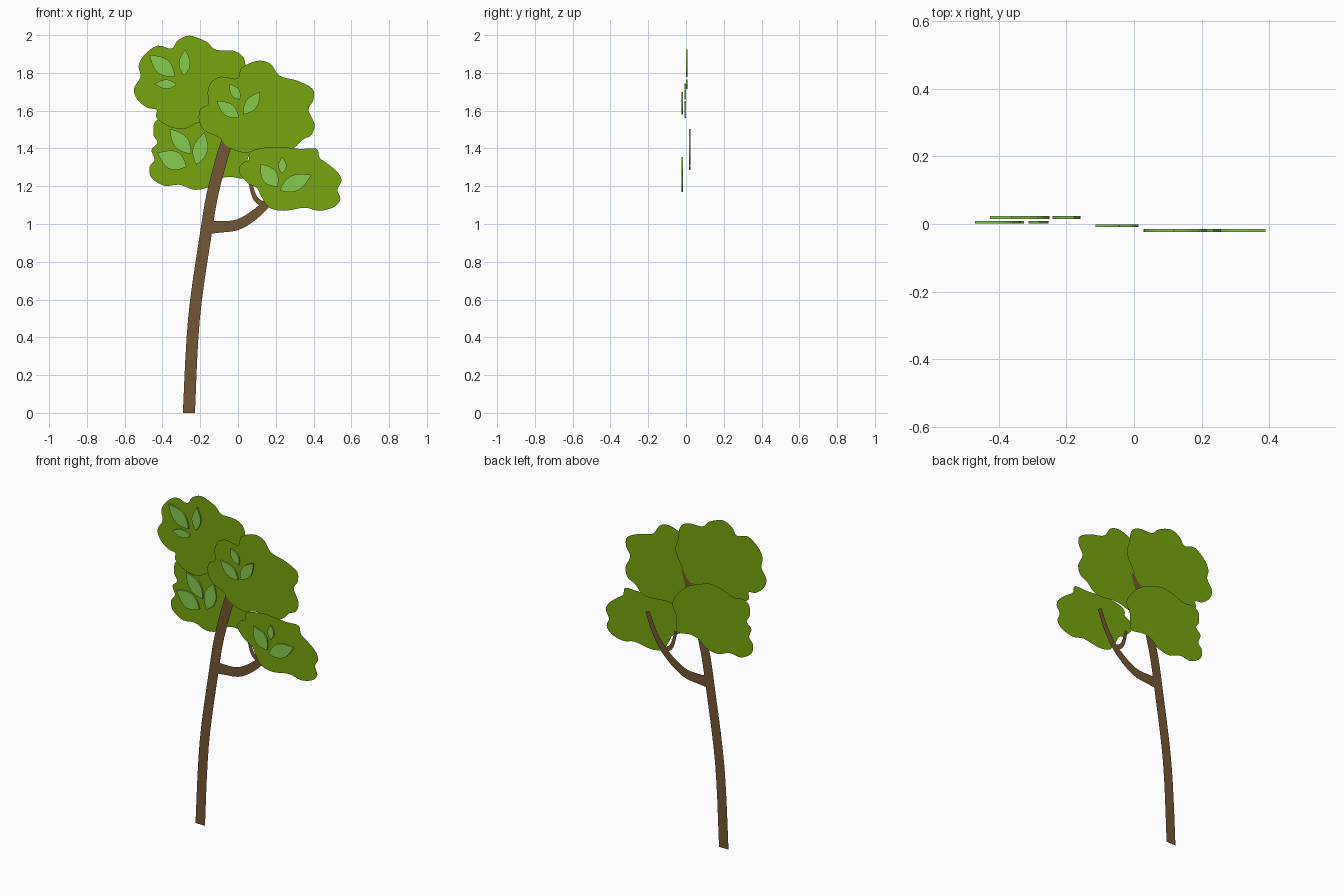
import bpy, bmesh, math
from mathutils import Vector


def material(name, rgb):
    m = bpy.data.materials.new(name)
    m.diffuse_color = (*rgb, 1)
    return m


BARK = material("bark brown", (0.174, 0.093, 0.034))
GREEN = material("foliage green", (0.180, 0.381, 0.0045))
LIGHT = material("light leaf green", (0.238, 0.597, 0.076))


def spline(pts, closed, steps=5):
    """Smooth Catmull-Rom curve through the points (any dimension)."""
    n, out = len(pts), []
    get = (lambda i: pts[i % n]) if closed else (lambda i: pts[min(max(i, 0), n - 1)])
    for i in range(n if closed else n - 1):
        a, b, c, d = (Vector(get(i + k)) for k in (-1, 0, 1, 2))
        for s in range(steps):
            t = s / steps
            out.append(0.5 * (2 * b + (c - a) * t + (2 * a - 5 * b + 4 * c - d) * t * t
                              + (3 * b - a - 3 * c + d) * t ** 3))
    if not closed:
        out.append(Vector(pts[-1]))
    return out


def plate(name, outline, y, mat, thick=0.0):
    """Flat card in the XZ plane facing -y, optionally thickened backwards."""
    bm = bmesh.new()
    f = bm.faces.new([bm.verts.new((p[0], y, p[1])) for p in outline])
    f.normal_update()
    if f.normal.y > 0:
        f.normal_flip()
    if thick:
        back = bmesh.ops.extrude_face_region(bm, geom=[f], use_keep_orig=True)
        for v in back["geom"]:
            if isinstance(v, bmesh.types.BMVert):
                v.co.y += thick
        bmesh.ops.recalc_face_normals(bm, faces=bm.faces[:])
    bmesh.ops.triangulate(bm, faces=bm.faces[:])
    me = bpy.data.meshes.new(name)
    bm.to_mesh(me)
    bm.free()
    me.materials.append(mat)
    ob = bpy.data.objects.new(name, me)
    bpy.context.collection.objects.link(ob)
    return ob


def limb(name, path, y):
    """Tapered flat ribbon; path rows are x, z, width."""
    rows = spline(path, False)
    left, right = [], []
    for i, r in enumerate(rows):
        d = rows[min(i + 1, len(rows) - 1)] - rows[max(i - 1, 0)]
        n = Vector((-d[1], d[0])).normalized() * r[2] / 2
        c = Vector((r[0], r[1]))
        left.append(c + n)
        right.append(c - n)
    left[0][1] = right[0][1] = max(0, rows[0][1])
    plate(name, left + right[::-1], y, BARK)


def leaf(name, base, tip, width, y):
    """Pointed leaf plate between two points."""
    b, t = Vector(base), Vector(tip)
    d = t - b
    n = Vector((-d[1], d[0])).normalized() * width / 2
    k = 10
    prof = [(i / k, math.sin(math.pi * (i / k) ** 0.9)) for i in range(k + 1)]
    pts = [b + d * u + n * w for u, w in prof]
    pts += [b + d * u - n * w for u, w in prof[-2:0:-1]]
    plate(name, pts, y, LIGHT, 0.008)


# Trunk, right branch and twig
limb("trunk", [(-.26, 0, .064), (-.233, .5, .062), (-.170, .95, .062), (-.13, 1.18, .062),
               (-.058, 1.44, .06), (.01, 1.62, .035)], 0.008)
limb("branch", [(-.16, .985, .075), (-.10, .985, .062), (.008, 1.0, .055), (.124, 1.08, .046),
                (.2, 1.18, .036), (.254, 1.305, .03)], 0.0085)
limb("twig", [(.145, 1.10, .03), (.10, 1.125, .026), (.078, 1.17, .022), (.063, 1.235, .018)], 0.008)

# Foliage cards, back to front
lower_left = [(-.442, 1.536), (-.447, 1.472), (-.426, 1.43), (-.458, 1.393), (-.442, 1.34),
              (-.468, 1.303), (-.458, 1.245), (-.389, 1.202), (-.31, 1.208), (-.23, 1.181),
              (-.151, 1.197), (-.108, 1.234), (-.045, 1.25), (.034, 1.24), (.05, 1.276),
              (.05, 1.34), (.075, 1.41), (.035, 1.48), (-.03, 1.54), (-.10, 1.57),
              (-.18, 1.595), (-.25, 1.585), (-.34, 1.555), (-.4, 1.56)]
upper_left = [(-.257, 1.997), (-.167, 1.965), (-.119, 1.923), (-.024, 1.917), (.03, 1.88),
              (.045, 1.80), (.062, 1.73), (.02, 1.64), (-.034, 1.56), (-.12, 1.555),
              (-.214, 1.536), (-.283, 1.504), (-.362, 1.515), (-.431, 1.562), (-.431, 1.605),
              (-.479, 1.615), (-.532, 1.658), (-.551, 1.716), (-.516, 1.78), (-.526, 1.838),
              (-.495, 1.896), (-.426, 1.944), (-.352, 1.928), (-.32, 1.97)]
middle = [(-.14, 1.753), (-.087, 1.78), (-.003, 1.77), (.019, 1.827), (.103, 1.864),
          (.172, 1.848), (.22, 1.785), (.315, 1.758), (.394, 1.716), (.4, 1.658),
          (.373, 1.605), (.405, 1.53), (.389, 1.472), (.341, 1.446), (.3, 1.405),
          (.246, 1.388), (.124, 1.398), (.034, 1.377), (-.055, 1.409), (-.098, 1.457),
          (-.177, 1.494), (-.207, 1.552), (-.198, 1.61), (-.156, 1.637), (-.161, 1.70)]
lower_right = [(.087, 1.393), (.193, 1.409), (.325, 1.398), (.415, 1.398), (.431, 1.351),
               (.468, 1.324), (.526, 1.276), (.548, 1.229), (.526, 1.181), (.542, 1.133),
               (.51, 1.091), (.431, 1.07), (.352, 1.086), (.246, 1.07), (.167, 1.086),
               (.124, 1.144), (.1, 1.19), (.05, 1.218), (.005, 1.276), (.019, 1.319),
               (.056, 1.34), (.058, 1.37)]
for name, pts, y in (("foliage_lower_left", lower_left, .025), ("foliage_upper_left", upper_left, .013),
                     ("foliage_middle", middle, .004), ("foliage_lower_right", lower_right, -.011)):
    plate(name, spline(pts, True, 4), y, GREEN)

# Light leaves: base, tip, width, front depth
leaves = {
    "leaf_upper_left": [((-.335, 1.78), (-.47, 1.896), .085, .001), ((-.285, 1.785), (-.28, 1.925), .06, .001),
                        ((-.325, 1.738), (-.442, 1.742), .05, .001)],
    "leaf_middle": [((.005, 1.563), (-.114, 1.652), .068, -.009), ((.01, 1.658), (-.045, 1.743), .05, -.009),
                    ((.03, 1.58), (.118, 1.70), .066, -.023)],
    "leaf_lower_right": [((.209, 1.197), (.119, 1.319), .085, -.023), ((.235, 1.267), (.235, 1.356), .044, -.023),
                         ((.222, 1.178), (.389, 1.26), .085, -.023)],
    "leaf_lower_left": [((-.25, 1.372), (-.362, 1.504), .08, .015), ((-.22, 1.314), (-.177, 1.486), .08, .015),
                        ((-.272, 1.303), (-.426, 1.377), .10, .015)],
}
for name, group in leaves.items():
    for i, args in enumerate(group):
        leaf(f"{name}_{i + 1}", *args)
